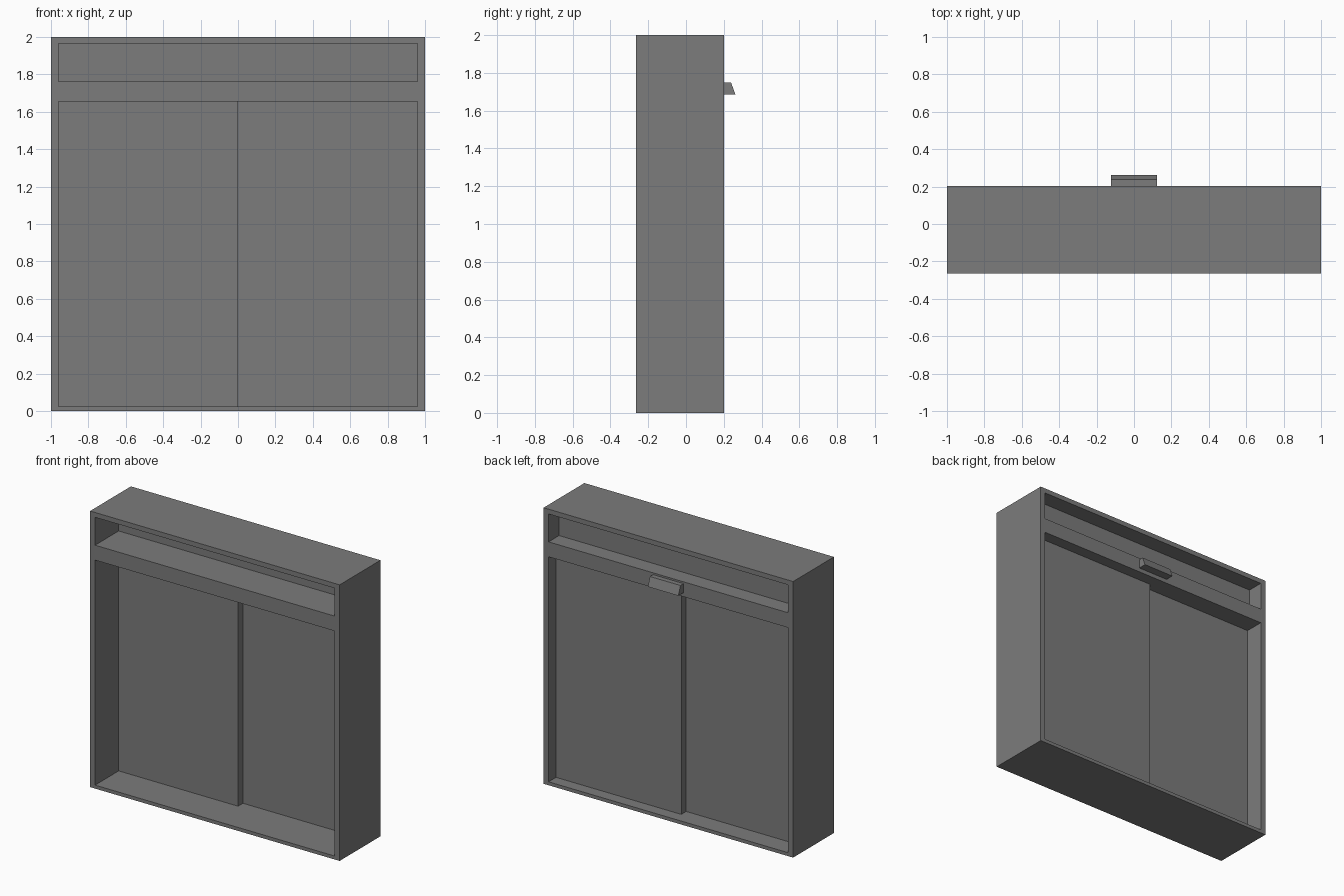
import bpy
import bmesh

if "Cube" in bpy.data.objects:
    bpy.data.objects.remove(bpy.data.objects["Cube"], do_unlink=True)

grey = bpy.data.materials.new("mid grey")
grey.use_nodes = True
colour = (0.2, 0.2, 0.2, 1)
grey.diffuse_color = colour
grey.node_tree.nodes["Principled BSDF"].inputs["Base Color"].default_value = colour

FRONT, BACK = -0.265, 0.202      # frame depth
SIDE = 0.96                      # half width of the openings


def prism(name, profile, x0, x1):
    """Extrude a (y, z) profile from x0 to x1."""
    bm = bmesh.new()
    face = bm.faces.new([bm.verts.new((x0, y, z)) for y, z in profile])
    out = bmesh.ops.extrude_face_region(bm, geom=[face])
    moved = [v for v in out["geom"] if isinstance(v, bmesh.types.BMVert)]
    bmesh.ops.translate(bm, verts=moved, vec=(x1 - x0, 0, 0))
    bmesh.ops.recalc_face_normals(bm, faces=bm.faces)
    mesh = bpy.data.meshes.new(name)
    bm.to_mesh(mesh)
    bm.free()
    mesh.materials.append(grey)
    obj = bpy.data.objects.new(name, mesh)
    bpy.context.collection.objects.link(obj)
    return obj


def box(name, x0, x1, y0, y1, z0, z1):
    return prism(name, [(y0, z0), (y1, z0), (y1, z1), (y0, z1)], x0, x1)


# Frame: one block with the door opening and the transom opening cut through
frame = box("frame", -1, 1, FRONT, BACK, 0, 2)
for name, z0, z1 in (("door_opening", 0.025, 1.655), ("transom_opening", 1.763, 1.965)):
    cutter = box(name, -SIDE, SIDE, -0.5, 0.5, z0, z1)
    cutter.hide_render = True
    cutter.hide_set(True)
    cutter.display_type = "WIRE"
    cut = frame.modifiers.new(name, "BOOLEAN")
    cut.operation = "DIFFERENCE"
    cut.solver = "EXACT"
    cut.object = cutter

# Apply the cuts and drop the cutters
bpy.context.view_layer.update()
depsgraph = bpy.context.evaluated_depsgraph_get()
cut_mesh = bpy.data.meshes.new_from_object(frame.evaluated_get(depsgraph))
cutters = [m.object for m in frame.modifiers]
frame.modifiers.clear()
frame.data = cut_mesh
for cutter in cutters:
    bpy.data.objects.remove(cutter, do_unlink=True)

# Two sliding doors on neighbouring tracks, overlapping at the middle
box("right_sliding_door", -SIDE, -0.003, 0.005, 0.061, 0.025, 1.655)
box("left_sliding_door", -0.044, SIDE, 0.061, 0.117, 0.025, 1.655)

# Fixed transom panel
box("transom_panel", -SIDE, SIDE, 0.005, 0.082, 1.763, 1.965)

# Wedge-shaped pull on the back of the lintel
prism("back_pull", [(BACK, 1.685), (0.262, 1.685), (0.238, 1.75), (BACK, 1.75)], -0.122, 0.122)
